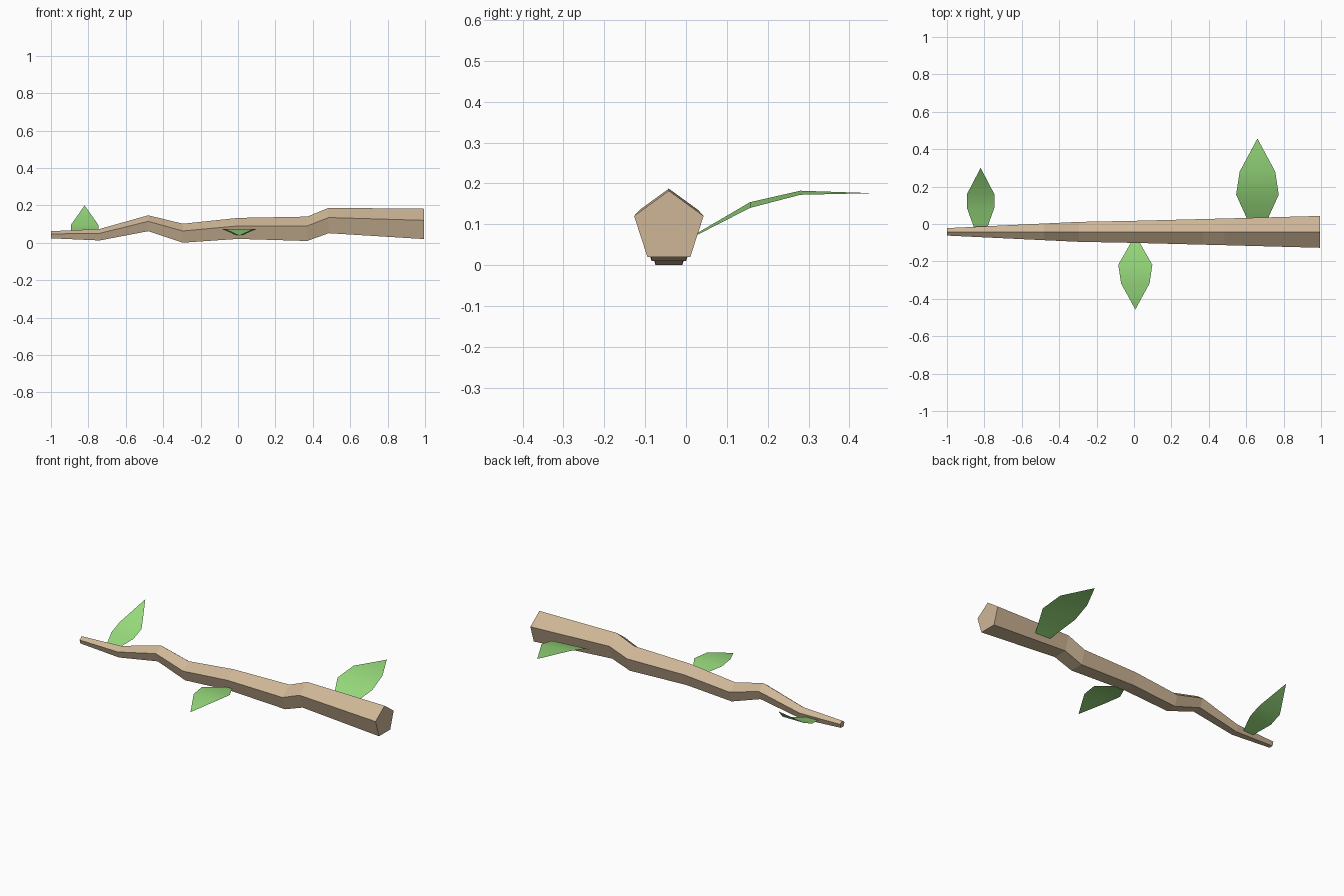
import bpy, bmesh, math

if "Cube" in bpy.data.objects:
    bpy.data.objects.remove(bpy.data.objects["Cube"])


def material(name, color):
    m = bpy.data.materials.new(name)
    m.diffuse_color = color
    m.use_nodes = True
    m.node_tree.nodes["Principled BSDF"].inputs["Base Color"].default_value = m.diffuse_color
    return m


def add_object(name, bm, mat, smooth=False):
    mesh = bpy.data.meshes.new(name)
    bm.to_mesh(mesh)
    bm.free()
    mesh.materials.append(mat)
    for p in mesh.polygons:
        p.use_smooth = smooth
    ob = bpy.data.objects.new(name, mesh)
    bpy.context.collection.objects.link(ob)
    return ob


wood = material("wood", (0.62, 0.47, 0.31, 1))
green = material("leaf_green", (0.31, 0.70, 0.20, 1))

# Branch: tapering five-sided tube along x; stations are (x, top z, radius)
stations = [(-1.0, 0.062, 0.021), (-0.74, 0.074, 0.034), (-0.48, 0.147, 0.047),
            (-0.295, 0.102, 0.056), (0.0, 0.133, 0.062), (0.37, 0.140, 0.072),
            (0.485, 0.187, 0.075), (0.995, 0.182, 0.0895)]
bm = bmesh.new()
rings = []
for x, top, r in stations:
    ring = []
    for k in range(5):
        a = 2 * math.pi * k / 5
        ring.append(bm.verts.new((x, -0.042 + r * math.sin(a), top - r + r * math.cos(a))))
    rings.append(ring)
for a, b in zip(rings, rings[1:]):
    for k in range(5):
        n = (k + 1) % 5
        bm.faces.new((a[k], a[n], b[n], b[k]))
bm.faces.new(rings[0])
bm.faces.new(rings[-1])
bmesh.ops.recalc_face_normals(bm, faces=bm.faces)
add_object("branch", bm, wood)


# Leaf: thin bent sheet; rows are (y, half width, z, roll), then a pointed tip
def leaf(name, x, rows, tip):
    bm = bmesh.new()
    pairs = [(bm.verts.new((x - w, y, z + roll)), bm.verts.new((x + w, y, z - roll)))
             for y, w, z, roll in rows]
    end = bm.verts.new((x, tip[0], tip[1]))
    for (a, b), (c, d) in zip(pairs, pairs[1:]):
        bm.faces.new((a, b, d, c))
    bm.faces.new((pairs[-1][0], pairs[-1][1], end))
    bm.normal_update()
    for f in bm.faces:
        if f.normal.z < 0:
            f.normal_flip()
    add_object(name, bm, green, smooth=True)


leaf("leaf_right", 0.66,
     [(0.02, 0.052, 0.072, 0.002), (0.157, 0.114, 0.147, 0.007), (0.28, 0.095, 0.177, 0.005)],
     (0.457, 0.176))
leaf("leaf_front", 0.007,
     [(-0.09, 0.018, 0.042, 0), (-0.218, 0.091, 0.073, 0), (-0.318, 0.076, 0.073, 0)],
     (-0.457, 0.038))
leaf("leaf_left", -0.82,
     [(-0.02, 0.035, 0.034, 0), (0.085, 0.073, 0.066, 0), (0.16, 0.073, 0.096, 0)],
     (0.30, 0.20))
